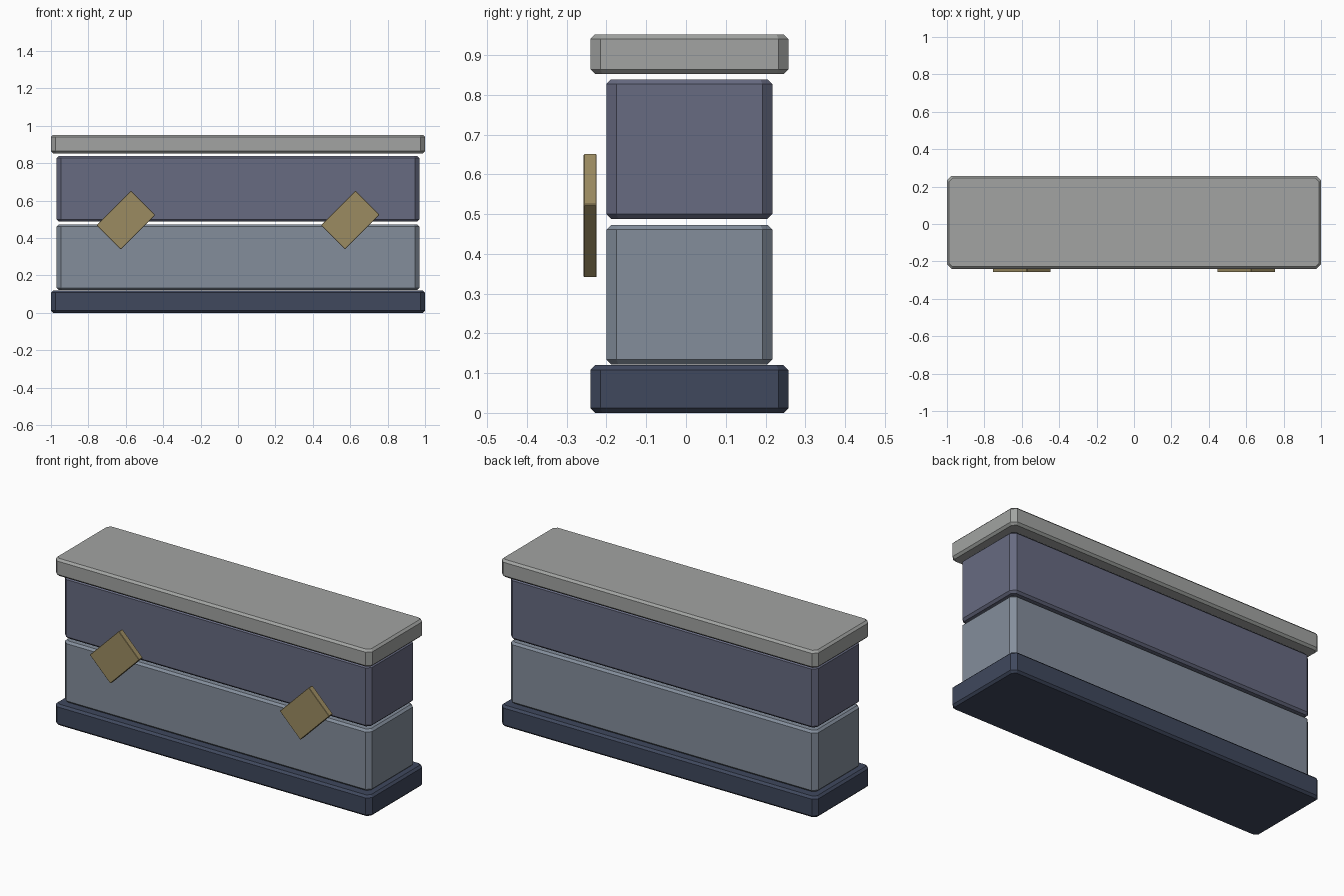
import bpy, bmesh, math
from mathutils import Matrix

if "Cube" in bpy.data.objects:
    bpy.data.objects.remove(bpy.data.objects["Cube"])


def material(name, rgb):
    m = bpy.data.materials.new(name)
    m.diffuse_color = (*rgb, 1.0)
    m.use_nodes = True
    m.node_tree.nodes["Principled BSDF"].inputs["Base Color"].default_value = m.diffuse_color
    return m


def chamfered_box(name, size, centre, corner, rim, axis=2, tilt=0.0, mat=None):
    """Box whose edges along `axis` get a `corner` chamfer, then face rims get `rim`."""
    bm = bmesh.new()
    bmesh.ops.create_cube(bm, size=1.0)
    bmesh.ops.scale(bm, vec=size, verts=bm.verts)

    def along(e):
        d = (e.verts[0].co - e.verts[1].co).normalized()
        return abs(d[axis]) > 0.99

    bmesh.ops.bevel(bm, geom=[e for e in bm.edges if along(e)], offset=corner,
                    segments=1, affect='EDGES', profile=0.5)
    bmesh.ops.bevel(bm, geom=[e for e in bm.edges if not along(e)], offset=rim,
                    segments=1, affect='EDGES', profile=0.5)
    bmesh.ops.recalc_face_normals(bm, faces=bm.faces)
    mesh = bpy.data.meshes.new(name)
    bm.to_mesh(mesh)
    bm.free()
    obj = bpy.data.objects.new(name, mesh)
    obj.matrix_world = Matrix.Translation(centre) @ Matrix.Rotation(tilt, 4, 'Y')
    bpy.context.collection.objects.link(obj)
    if mat:
        mesh.materials.append(mat)
    return obj


navy = material("navy", (0.05, 0.065, 0.11))
slate = material("slate", (0.23, 0.27, 0.33))
dusk = material("dusk", (0.135, 0.145, 0.22))
gold = material("brass", (0.33, 0.26, 0.12))
stone = material("stone", (0.36, 0.37, 0.36))

# Stacked slabs and body blocks: name, width, depth, bottom, top, colour
MID_Y = 0.0085
for name, w, d, z0, z1, mat in (
    ("base_slab", 2.0, 0.498, 0.0, 0.12, navy),
    ("lower_block", 1.94, 0.417, 0.122, 0.473, slate),
    ("upper_block", 1.94, 0.417, 0.488, 0.839, dusk),
    ("top_slab", 2.0, 0.498, 0.852, 0.952, stone),
):
    chamfered_box(name, (w, d, z1 - z0), (0, MID_Y, (z0 + z1) / 2),
                  0.025, 0.012, mat=mat)

# Tilted plaques floating in front of the seam, both leaning the same way
for side, x in (("left", -0.6), ("right", 0.6)):
    chamfered_box(side + "_plaque", (0.26, 0.033, 0.183), (x, -0.241, 0.496),
                  0.003, 0.002, axis=1, tilt=-math.radians(45), mat=gold)
